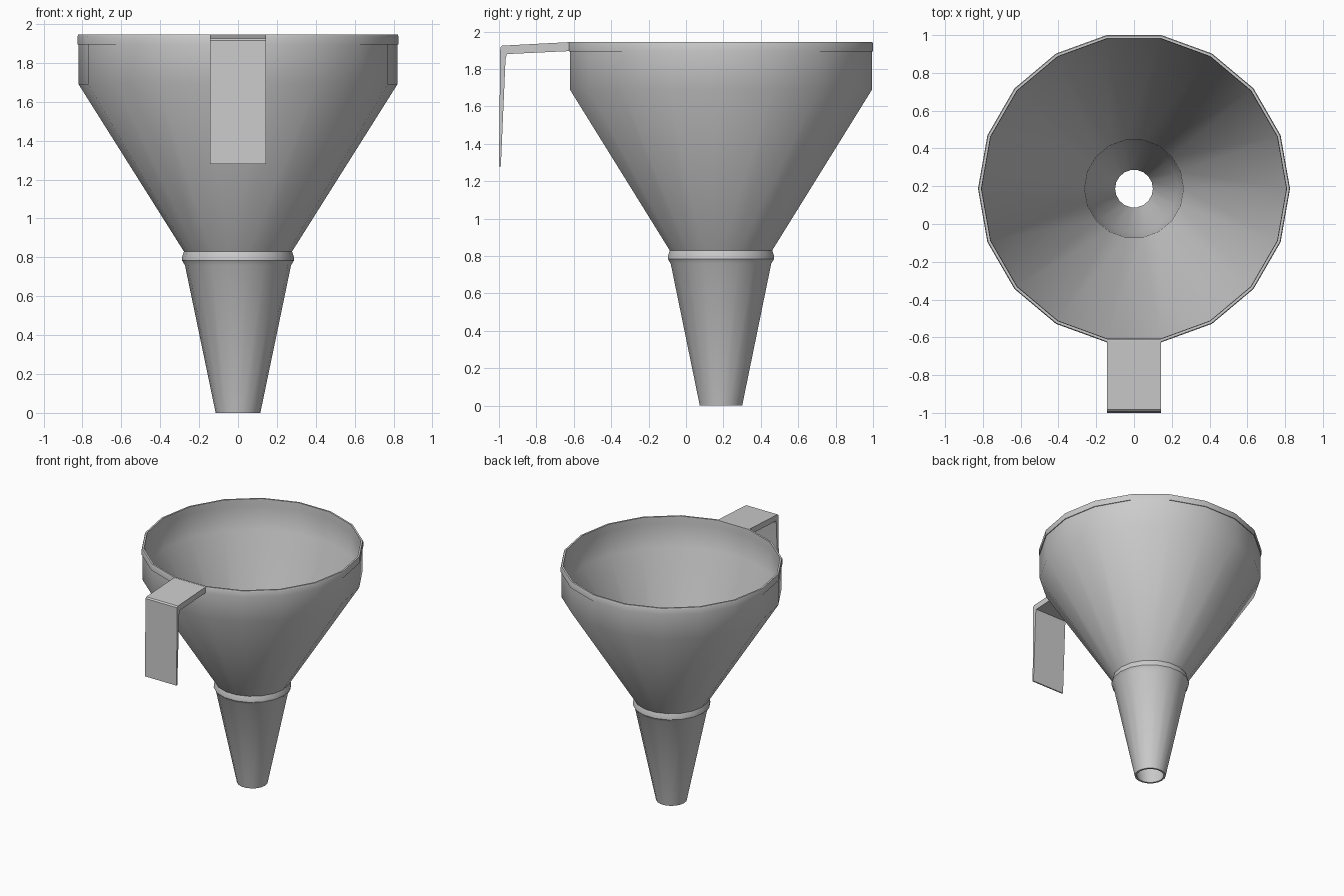
import bpy, bmesh, math

if "Cube" in bpy.data.objects:
    bpy.data.objects.remove(bpy.data.objects["Cube"])

SIDES = 18
CENTRE_Y = 0.187


def finish(bm, name):
    bmesh.ops.recalc_face_normals(bm, faces=bm.faces)
    mesh = bpy.data.meshes.new(name)
    bm.to_mesh(mesh)
    bm.free()
    obj = bpy.data.objects.new(name, mesh)
    bpy.context.collection.objects.link(obj)
    bpy.ops.object.select_all(action='DESELECT')
    bpy.context.view_layer.objects.active = obj
    obj.select_set(True)
    bpy.ops.object.shade_smooth_by_angle(angle=math.radians(35))
    return obj


def revolve(name, profile):
    """Turn a closed (radius, z) outline around the funnel axis."""
    bm = bmesh.new()
    rings = []
    for r, z in profile:
        angles = [2 * math.pi * i / SIDES for i in range(SIDES)]
        rings.append([bm.verts.new((r * math.cos(a), CENTRE_Y + r * math.sin(a), z))
                      for a in angles])
    for k, ring in enumerate(rings):
        nxt = rings[(k + 1) % len(rings)]
        for i in range(SIDES):
            j = (i + 1) % SIDES
            bm.faces.new((ring[i], ring[j], nxt[j], nxt[i]))
    return finish(bm, name)


# Funnel body: spout, neck bead, cone, collar and rim, then back down inside
revolve("funnel_body", [
    (0.115, 0.0), (0.273, 0.76), (0.289, 0.785), (0.288, 0.80), (0.278, 0.83),
    (0.82, 1.69), (0.82, 1.895), (0.826, 1.895), (0.826, 1.935), (0.822, 1.945),
    (0.808, 1.945), (0.806, 1.89), (0.805, 1.695),
    (0.262, 0.83), (0.26, 0.79), (0.234, 0.64), (0.10, 0.0)])

# Handle: bent strip drawn from the side, as wide as one rim facet
half_width = 0.143
outline = [(-0.622, 1.944), (-0.982, 1.925), (-0.993, 1.915), (-1.0, 1.28),
           (-0.99, 1.28), (-0.965, 1.85), (-0.958, 1.88), (-0.622, 1.896)]
bm = bmesh.new()
left, right = [[bm.verts.new((x, y, z)) for y, z in outline]
               for x in (-half_width, half_width)]
bm.faces.new(left)
bm.faces.new(right)
for i in range(len(outline)):
    j = (i + 1) % len(outline)
    bm.faces.new((left[i], left[j], right[j], right[i]))
finish(bm, "handle")
